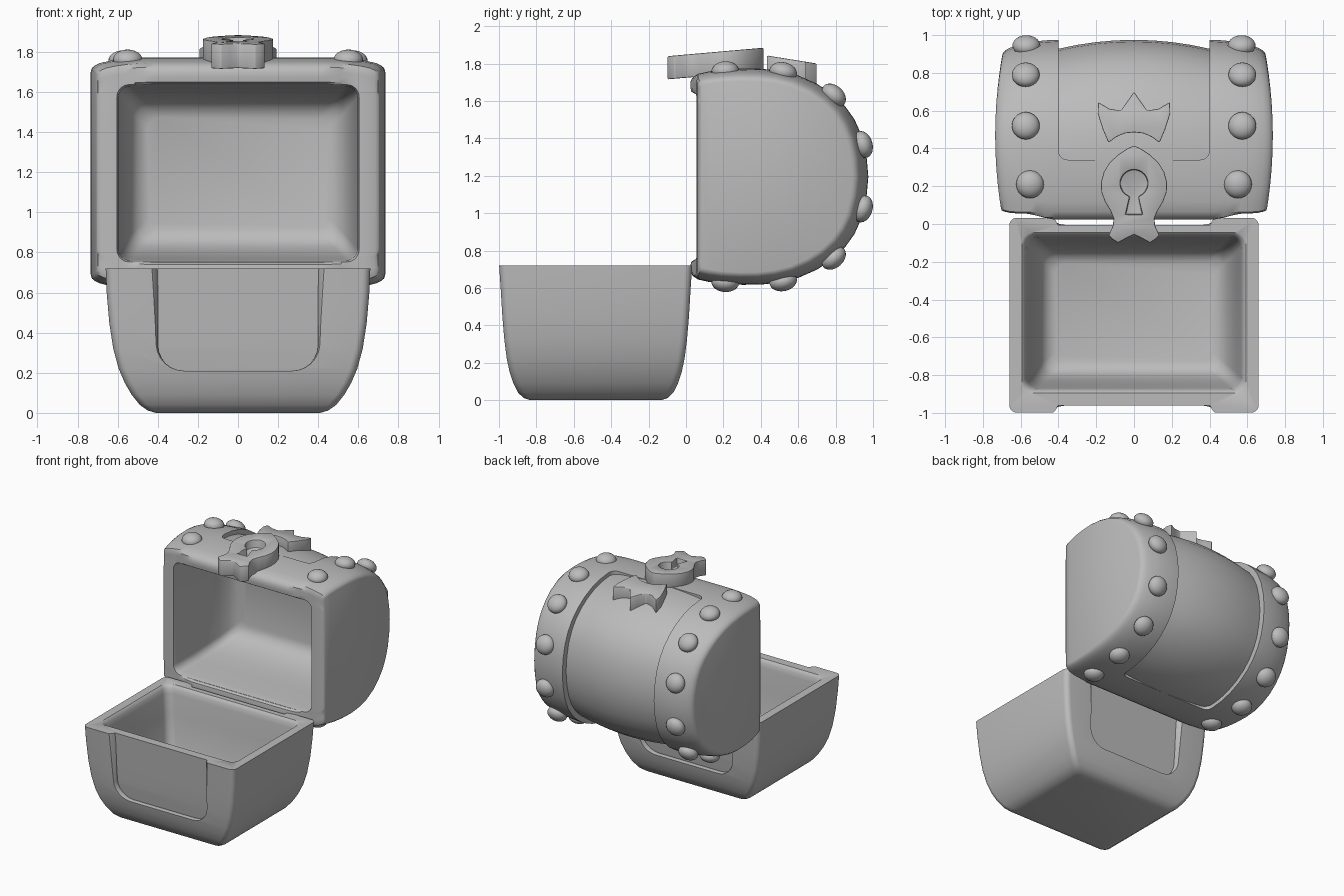
import bpy, bmesh, math
from mathutils import Vector, Matrix

if "Cube" in bpy.data.objects:
    bpy.data.objects.remove(bpy.data.objects["Cube"])

grey = bpy.data.materials.new("plain_grey")
grey.diffuse_color = (0.5, 0.5, 0.5, 1)
grey.use_nodes = True
grey.node_tree.nodes["Principled BSDF"].inputs["Base Color"].default_value = grey.diffuse_color


def finish(name, bm):
    bmesh.ops.recalc_face_normals(bm, faces=bm.faces)
    me = bpy.data.meshes.new(name)
    bm.to_mesh(me)
    bm.free()
    me.materials.append(grey)
    ob = bpy.data.objects.new(name, me)
    bpy.context.collection.objects.link(ob)
    return ob


def loft(name, rings, strips=False):
    """Skin a closed solid through rings with equal point counts."""
    bm = bmesh.new()
    rows = [[bm.verts.new(p) for p in r] for r in rings]
    for a, b in zip(rows, rows[1:]):
        for i in range(len(a)):
            j = (i + 1) % len(a)
            bm.faces.new((a[i], a[j], b[j], b[i]))
    for r in (rows[0], rows[-1]):
        if not strips:
            bm.faces.new(r)
            continue
        # curved cap: quads between mirrored points
        n = len(r)
        for i in range((n - 1) // 2):
            quad = [r[i], r[i + 1], r[n - 2 - i], r[n - 1 - i]]
            bm.faces.new(list(dict.fromkeys(quad)))
    return finish(name, bm)


def rrect(cx, cy, hx, hy, r, n=6):
    """Rounded rectangle as 2D points."""
    pts = []
    for k, (sx, sy) in enumerate([(1, 1), (-1, 1), (-1, -1), (1, -1)]):
        for i in range(n + 1):
            a = math.pi / 2 * (k + i / n)
            pts.append((cx + sx * (hx - r) + r * math.cos(a),
                        cy + sy * (hy - r) + r * math.sin(a)))
    return pts


def activate(ob):
    bpy.ops.object.select_all(action='DESELECT')
    ob.select_set(True)
    bpy.context.view_layer.objects.active = ob


def apply_mod(ob, kind, **props):
    m = ob.modifiers.new(kind.lower(), kind)
    for k, v in props.items():
        setattr(m, k, v)
    activate(ob)
    bpy.ops.object.modifier_apply(modifier=m.name)


def cut(ob, cutter):
    apply_mod(ob, 'BOOLEAN', object=cutter, operation='DIFFERENCE', solver='EXACT')
    bpy.data.objects.remove(cutter)


def smooth(ob, deg=35):
    activate(ob)
    bpy.ops.object.shade_smooth_by_angle(angle=math.radians(deg))


# Chest base: tapered tub (height, half width, half depth)
TUB = [(0, .41, .35), (.012, .45, .385), (.04, .49, .415), (.09, .53, .44), (.15, .565, .46),
       (.22, .595, .475), (.32, .622, .488), (.45, .642, .499), (.6, .655, .508), (.72, .66, .516)]


def tub(name, inset, extra=()):
    return loft(name, [[(x, y, z) for x, y in rrect(0, -.483, hx, hy - inset, .04)]
                       for z, hx, hy in TUB + list(extra)])


base = tub("chest_base", 0)
# recessed panels, front and back, with softened side edges
FLARE = [(-1.3, .03), (-1.0, .03), (-.982, .013), (-.955, 0)]
FLARE += [(-.966 - y, f) for y, f in reversed(FLARE)]
panel = loft("panel_cutter", [[(x, y, z) for x, z in rrect(0, .56, .4 + f, .35 + f, .13 + f)]
                              for y, f in FLARE])
cut(panel, tub("panel_core", .038, [(1.0, .66, .516)]))
cut(base, panel)
# hollow inside
HOLLOW = [(.12, .42, .26), (.135, .46, .30), (.18, .49, .33), (.3, .525, .36),
          (.5, .55, .385), (.66, .568, .4), (.695, .575, .406), (.712, .585, .416), (.73, .605, .436)]
cut(base, loft("base_hollow", [[(x, y, z) for x, y in rrect(0, -.47, hx, hy, .06)]
                               for z, hx, hy in HOLLOW]))
smooth(base)

# Lid: D-shaped section (y, height above the mid line), lofted along x
ZC = 1.195
HALF = [(.055, .2), (.055, .42), (.048, .445), (.028, .455), (.022, .48), (.022, .505), (.035, .53),
        (.065, .55), (.12, .562), (.2, .573), (.3, .578), (.4, .577), (.5, .566), (.6, .541),
        (.7, .497), (.78, .444), (.85, .378), (.9, .308), (.94, .22), (.965, .112), (.975, 0)]
SECTION = HALF + [(y, -h) for y, h in reversed(HALF[:-1])]


def barrel(name, stations):
    """stations: x, section scale, forward shift; lips fade out and ends bow with x."""
    rings = []
    for x, s, d in stations:
        t = min(1, max(0, (abs(x) - .4) / .22))
        front = .022 + .035 * t * t * (3 - 2 * t)
        rings.append([(x * (1 - .055 * ((y - .5) / .5) ** 2 * t),
                       .03 + (max(y, front) - .03) * s + d, ZC + h * s) for y, h in SECTION])
    return loft(name, rings, True)


END = [(.42, 1, 0), (.48, .997, 0), (.53, .992, 0), (.58, .985, 0), (.62, .977, 0), (.65, .968, 0),
       (.69, .952, .004), (.715, .932, .01), (.73, .91, .016), (.735, .885, .022)]
lid = barrel("chest_lid", [(-x, s, d) for x, s, d in reversed(END)] + END)
# recessed curved centre wrapping over the lid
wrap = loft("wrap_cutter", [[(x, y, z) for x, y in rrect(0, .9, .4, .56, .05)] for z in (0, 2.6)])
BULGE = [(x / 10, 1.0 - .05 * (abs(x) / 4) ** 2, 0) for x in range(-5, 6)]
cut(wrap, barrel("wrap_core", BULGE))
cut(lid, wrap)
# hollow inside (depth, half width, half height)
VAULT = [(-.05, .615, .45), (.03, .612, .448), (.06, .603, .44), (.1, .597, .434), (.3, .588, .426),
         (.45, .576, .412), (.56, .558, .392), (.64, .533, .362), (.69, .5, .328), (.71, .45, .28)]
cut(lid, loft("lid_hollow", [[(x, y, z) for x, z in rrect(0, ZC, hx, hz, .06)]
                             for y, hx, hz in VAULT]))
smooth(lid)

# Round studs along both lid bands (x, y, height above the mid line)
STUDS = [(.55, .21, .565), (.573, .52, .56), (.573, .79, .435), (.57, .945, .172)]
for side in (-1, 1):
    for v in (-1, 1):
        for x, y, h in STUDS:
            bm = bmesh.new()
            normal = Vector((0, y - .4, h)) if y > .4 else Vector((0, -.03, h))
            rot = Vector((0, 0, 1)).rotation_difference(Vector((0, normal.y, v * normal.z)))
            mat = (Matrix.Translation((side * x, y, ZC + v * h)) @ rot.to_matrix().to_4x4()
                   @ Matrix.Diagonal((.074, .074, .052, 1)))
            bmesh.ops.create_uvsphere(bm, u_segments=20, v_segments=12, radius=1, matrix=mat)
            smooth(finish("stud", bm), 60)


def plate(name, half, top, slope, thick):
    """Mirrored outline extruded down from a tilted top plane."""
    pts = half + [(-x, y) for x, y in reversed(half) if x > 0]
    return loft(name, [[(x, y, top + slope * y - t) for x, y in pts] for t in (thick, 0)])


# Lock plate with fish-tail end
lock = plate("lock_plate", [(0, -.055), (.04, -.075), (.085, -.1), (.115, -.08), (.135, -.06), (.112, -.01),
             (.108, .03), (.125, .07), (.155, .12), (.173, .17), (.175, .22), (.16, .275),
             (.13, .325), (.08, .37), (.035, .4), (0, .415)], 1.848, .088, .124)
# keyhole recess
hole = [(0, .05), (.045, .05), (.022, .145)] + [
    (.073 * math.sin(a), .215 - .073 * math.cos(a)) for a in
    [math.radians(d) for d in range(25, 180, 15)]] + [(0, .288)]
cut(lock, plate("keyhole_cutter", hole, 1.95, .088, .165))
apply_mod(lock, 'BEVEL', width=.006, segments=2, limit_method='ANGLE', angle_limit=.7)
smooth(lock)

# Crown-shaped ornament
crown = plate("crown_ornament", [(0, .485), (.05, .48), (.095, .46), (.135, .43), (.165, .5), (.192, .585),
              (.19, .645), (.13, .61), (.07, .6), (.035, .65), (0, .7)], 1.912, -.16, .13)
apply_mod(crown, 'BEVEL', width=.006, segments=2, limit_method='ANGLE', angle_limit=.7)
smooth(crown)
